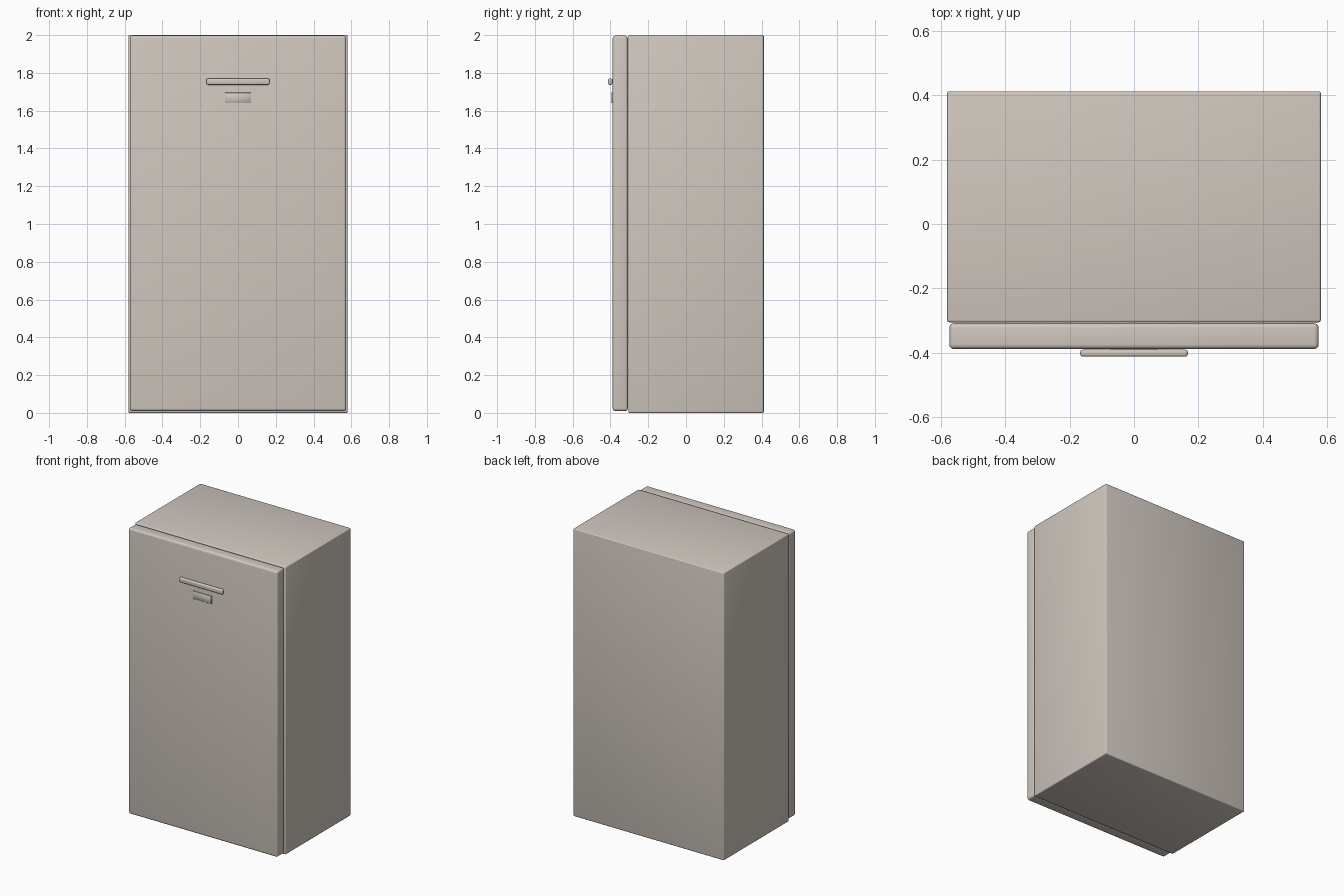
import bpy
from math import radians

# Remove the default object
old = bpy.data.objects.get("Cube")
if old:
    bpy.data.objects.remove(old, do_unlink=True)

# Single warm grey enamel finish
COLOUR = (0.63, 0.575, 0.52, 1)
enamel = bpy.data.materials.new("warm_grey_enamel")
enamel.use_nodes = True
enamel.diffuse_color = COLOUR
enamel.node_tree.nodes["Principled BSDF"].inputs["Base Color"].default_value = COLOUR


def rounded_box(name, low, high, radius, segments=3):
    """Box between two corners with softly rounded edges."""
    centre = [(a + b) / 2 for a, b in zip(low, high)]
    size = [b - a for a, b in zip(low, high)]
    bpy.ops.mesh.primitive_cube_add(size=1, location=centre)
    box = bpy.context.object
    box.name = box.data.name = name
    box.scale = size
    bpy.ops.object.transform_apply(location=False, rotation=False, scale=True)
    box.data.materials.append(enamel)
    bevel = box.modifiers.new("rounded_edges", "BEVEL")
    bevel.width = radius
    bevel.segments = segments
    bpy.ops.object.modifier_apply(modifier=bevel.name)
    bpy.ops.object.shade_smooth_by_angle(angle=radians(50))
    return box


# Cabinet and door, separated by a narrow seam
rounded_box("cabinet", (-0.58, -0.305, 0), (0.58, 0.412, 2), 0.007)
rounded_box("door", (-0.573, -0.388, 0.01), (0.573, -0.308, 1.997), 0.014, 4)

# Slim horizontal handle and the small plate below it
rounded_box("handle", (-0.167, -0.412, 1.737), (0.167, -0.39, 1.77), 0.008, 4)
rounded_box("badge_plate", (-0.07, -0.395, 1.64), (0.07, -0.387, 1.695), 0.001, 1)
